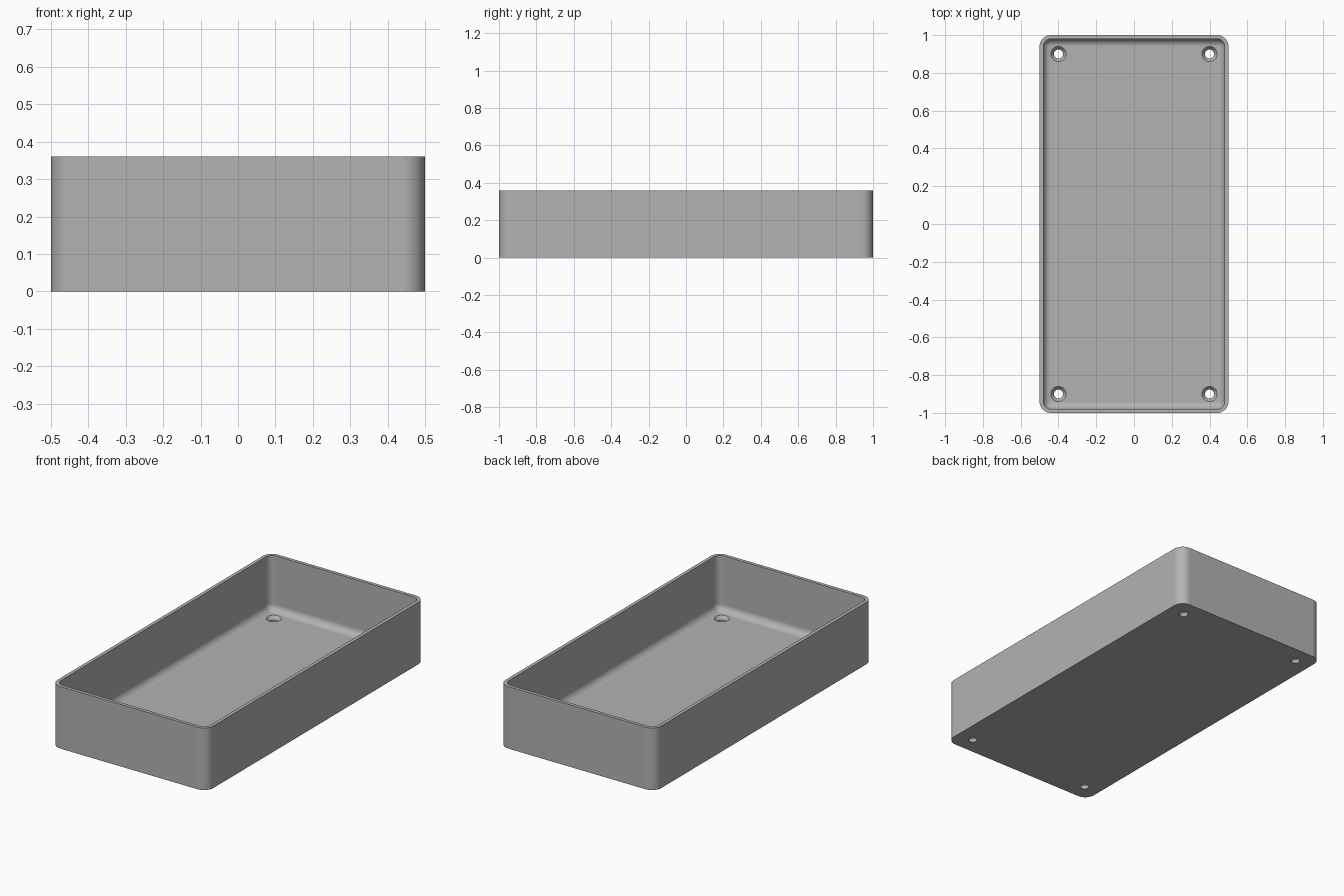
import bpy, bmesh, math

cube = bpy.data.objects.get("Cube")
if cube:
    bpy.data.objects.remove(cube, do_unlink=True)

HALF_X, HALF_Y, HEIGHT = 0.5, 1.0, 0.36
WALL, FLOOR, CORNER, FILLET = 0.02, 0.04, 0.06, 0.04
SEGMENTS = 10

grey = bpy.data.materials.new("plain grey")
grey.use_nodes = True
colour = (0.45, 0.45, 0.45, 1)
grey.diffuse_color = colour
grey.node_tree.nodes["Principled BSDF"].inputs["Base Color"].default_value = colour


def rounded_ring(bm, inset, z):
    """Rounded rectangle of vertices, moved inwards by inset."""
    radius = max(CORNER - inset, 0.0)
    cx, cy = HALF_X - inset - radius, HALF_Y - inset - radius
    ring = []
    for quarter, (sx, sy) in enumerate([(1, 1), (-1, 1), (-1, -1), (1, -1)]):
        for i in range(SEGMENTS + 1):
            a = (quarter + i / SEGMENTS) * math.pi / 2
            ring.append(bm.verts.new((sx * cx + radius * math.cos(a),
                                      sy * cy + radius * math.sin(a), z)))
    return ring


def loft(bm, rings):
    """Join rings with quads and cap both ends."""
    for low, high in zip(rings, rings[1:]):
        n = len(low)
        for i in range(n):
            j = (i + 1) % n
            bm.faces.new((low[i], low[j], high[j], high[i]))
    bm.faces.new(rings[0][::-1])
    bm.faces.new(rings[-1])


def make_object(name, bm):
    bmesh.ops.remove_doubles(bm, verts=bm.verts, dist=0.00001)
    bmesh.ops.recalc_face_normals(bm, faces=bm.faces)
    mesh = bpy.data.meshes.new(name)
    bm.to_mesh(mesh)
    bm.free()
    obj = bpy.data.objects.new(name, mesh)
    bpy.context.collection.objects.link(obj)
    mesh.materials.append(grey)
    return obj


# Tray shell: outside wall, rim, inside wall, then the fillet down to the floor
profile = [(0, 0), (0, HEIGHT), (WALL, HEIGHT)]
for i in range(SEGMENTS + 1):
    a = i / SEGMENTS * math.pi / 2
    profile.append((WALL + FILLET * (1 - math.cos(a)),
                    FLOOR + FILLET * (1 - math.sin(a))))
bm = bmesh.new()
loft(bm, [rounded_ring(bm, inset, z) for inset, z in profile])
tray = make_object("tray", bm)

# Countersunk screw holes in the four floor corners
hole_profile = [(0.024, -0.05), (0.024, 0.02), (0.04, FLOOR), (0.04, 0.1)]
bm = bmesh.new()
for x in (-0.4, 0.4):
    for y in (-0.9, 0.9):
        rings = []
        for r, z in hole_profile:
            angles = [i * math.tau / 40 for i in range(40)]
            rings.append([bm.verts.new((x + r * math.cos(a), y + r * math.sin(a), z))
                          for a in angles])
        loft(bm, rings)
cutter = make_object("screw_hole_cutter", bm)
cutter.hide_render = True

bpy.context.view_layer.objects.active = tray
tray.select_set(True)
cut = tray.modifiers.new("screw holes", 'BOOLEAN')
cut.operation = 'DIFFERENCE'
cut.solver = 'EXACT'
cut.object = cutter
bpy.ops.object.modifier_apply(modifier=cut.name)
bpy.data.objects.remove(cutter, do_unlink=True)

# Smooth corners and fillets, crisp rim and base
bpy.ops.object.shade_smooth_by_angle(angle=math.radians(30))
weighted = tray.modifiers.new("flat face normals", 'WEIGHTED_NORMAL')
weighted.keep_sharp = True
